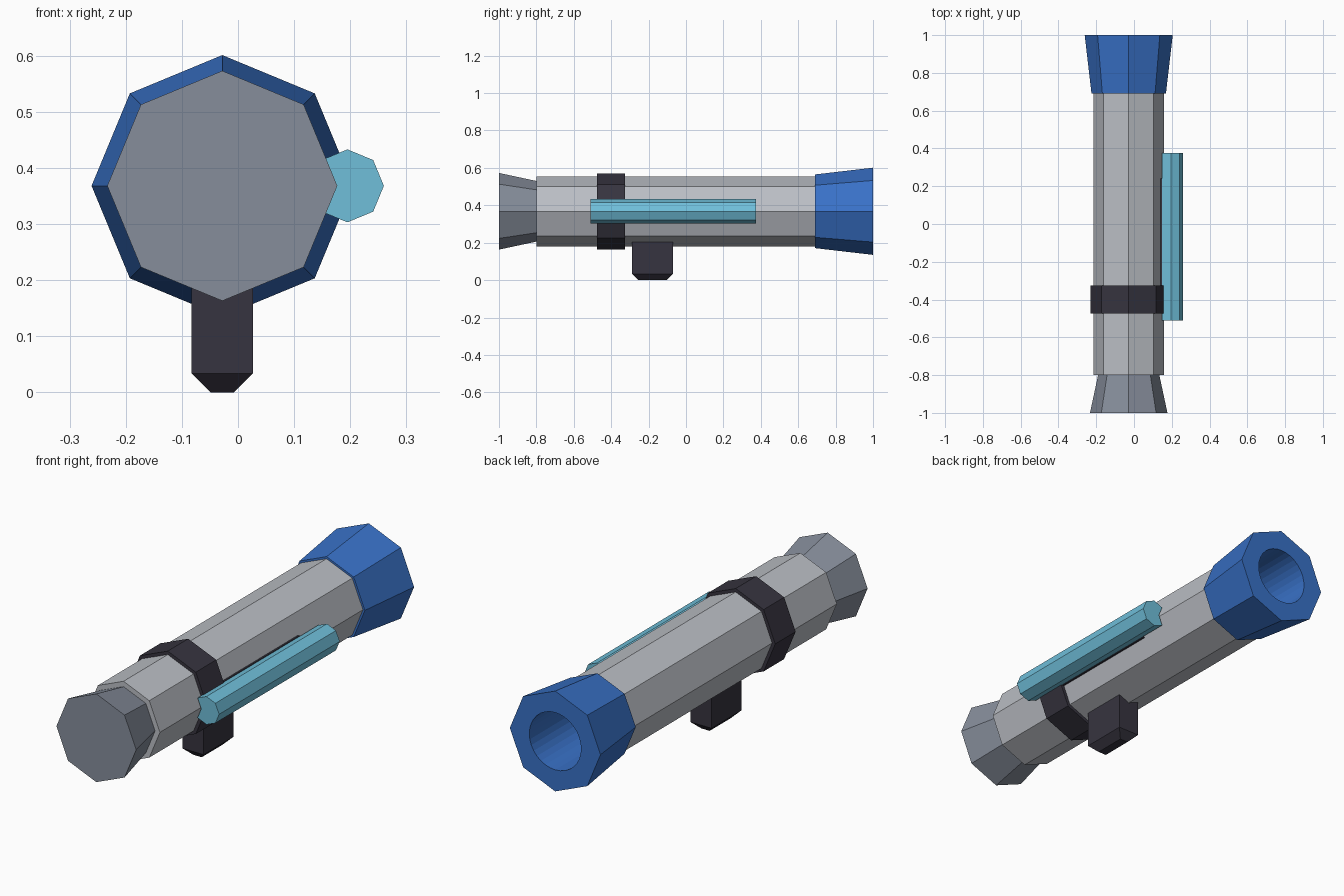
import bpy
import bmesh
from math import sin, cos, tau

cube = bpy.data.objects.get("Cube")
if cube:
    bpy.data.objects.remove(cube)

CX, CZ = -0.028, 0.368  # axis of the tube


def material(name, rgb):
    m = bpy.data.materials.new(name)
    m.use_nodes = True
    m.diffuse_color = (*rgb, 1)
    m.node_tree.nodes["Principled BSDF"].inputs["Base Color"].default_value = (*rgb, 1)
    return m


grey = material("light grey", (0.50, 0.52, 0.56))
slate = material("slate grey", (0.24, 0.27, 0.33))
blue = material("blue", (0.04, 0.165, 0.57))
dark = material("dark charcoal", (0.037, 0.034, 0.05))
teal = material("teal", (0.16, 0.52, 0.70))


def ring(r, n=8, cx=CX, cz=CZ):
    return [(cx + r * sin(tau * i / n), cz + r * cos(tau * i / n)) for i in range(n)]


def loft(name, sections, mat):
    """Skin matching (y, outline) sections along y and cap both ends."""
    bm = bmesh.new()
    loops = [[bm.verts.new((x, y, z)) for x, z in pts] for y, pts in sections]
    for a, b in zip(loops, loops[1:]):
        for i in range(len(a)):
            j = (i + 1) % len(a)
            bm.faces.new((a[i], a[j], b[j], b[i]))
    bm.faces.new(loops[0])
    bm.faces.new(loops[-1])
    bmesh.ops.recalc_face_normals(bm, faces=bm.faces)
    mesh = bpy.data.meshes.new(name)
    bm.to_mesh(mesh)
    bm.free()
    mesh.materials.append(mat)
    ob = bpy.data.objects.new(name, mesh)
    bpy.context.collection.objects.link(ob)
    return ob


# Tube, end pieces and clamp band
loft("tube_body", [(-0.8, ring(0.187)), (0.695, ring(0.187))], grey)
loft("front_eyepiece", [(-1, ring(0.205)), (-0.79, ring(0.16))], slate)
loft("clamp_band", [(-0.475, ring(0.203)), (-0.325, ring(0.203))], dark)
hood = loft("rear_hood", [(0.69, ring(0.197)), (1, ring(0.233))], blue)

# Round bore cut into the rear hood
cutter = loft("bore_cutter", [(0.7, ring(0.133, 32)), (1.1, ring(0.133, 32))], blue)
cutter.hide_render = True
cutter.hide_viewport = True
cut = hood.modifiers.new("bore", "BOOLEAN")
cut.operation = "DIFFERENCE"
cut.solver = "EXACT"
cut.object = cutter

# Side rod, with a groove that follows the tube's edge
rod = ring(0.065, 8, 0.195, CZ)
rod[6] = (0.168, CZ)
loft("side_rod", [(-0.51, rod), (0.375, rod)], teal)

# Thin angled pad between rod and tube
pad = [(0.138, CZ + 0.048), (0.147, CZ + 0.048), (0.168, CZ),
       (0.147, CZ - 0.048), (0.138, CZ - 0.048), (0.155, CZ)]
loft("rod_pad", [(-0.33, pad), (0.24, pad)], dark)


# Mounting foot with a chamfered bottom
def rect(inset):
    x, y = 0.055 - inset, 0.11 - inset
    return [(CX + sx * x, -0.18 + sy * y) for sx, sy in ((-1, -1), (1, -1), (1, 1), (-1, 1))]


foot = loft("mount_foot", [(0, rect(0.034)), (0.034, rect(0)), (0.25, rect(0))], dark)
for v in foot.data.vertices:  # lofted along y, so swap y and z to stand it up
    v.co.y, v.co.z = v.co.z, v.co.y
foot.data.flip_normals()
